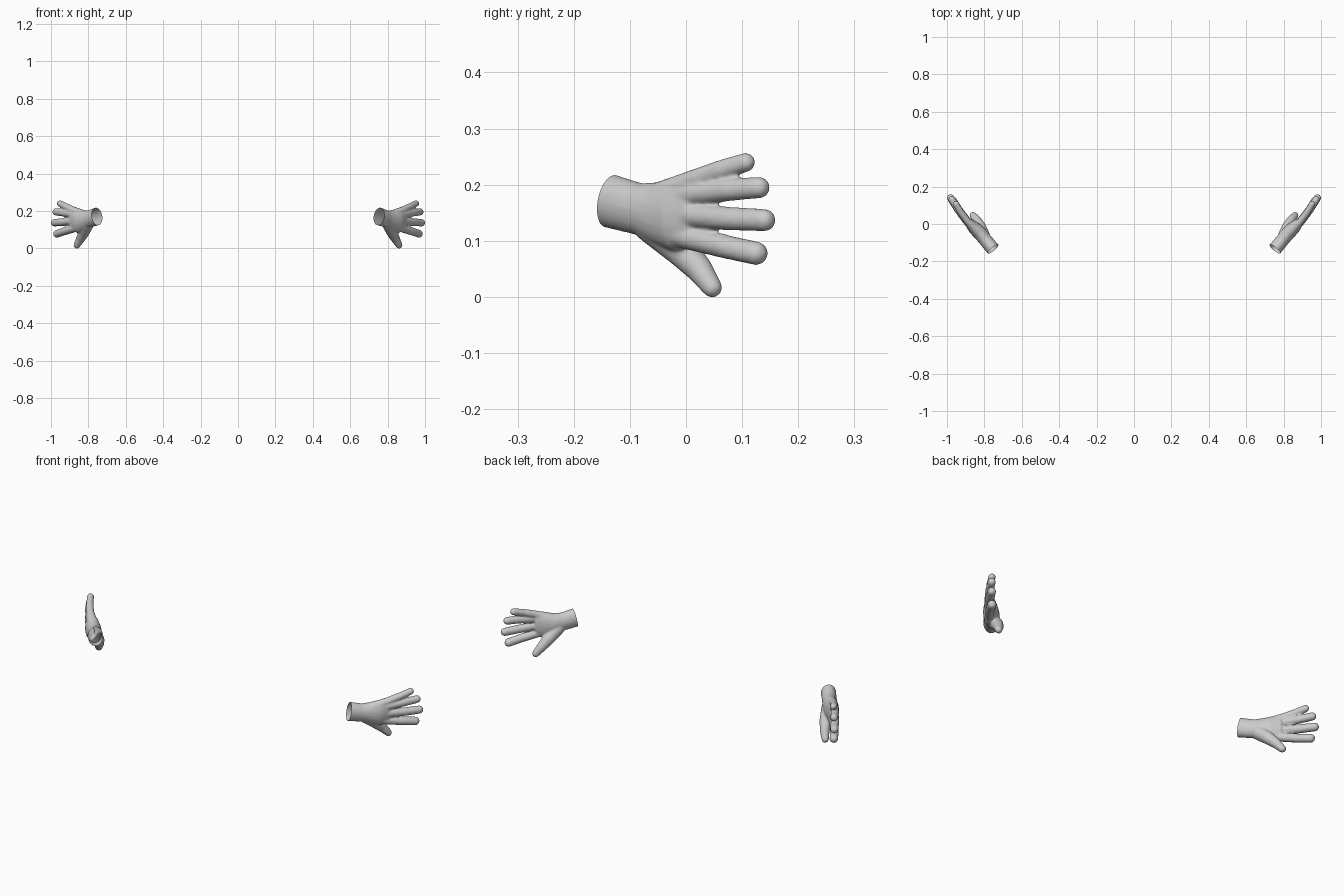
import bpy, bmesh, math
from mathutils import Vector, Matrix

if "Cube" in bpy.data.objects:
    bpy.data.objects.remove(bpy.data.objects["Cube"])

# local frame: x along the hand, y towards the palm side, z up
# each station: (x, y, z, rx, ry, rz) ellipsoid; neighbours are hulled together
PALM = [(-0.03, 0, 0.179, 0.012, 0.037, 0.049),
        (0.0, 0, 0.174, 0.012, 0.037, 0.049),
        (0.07, 0, 0.159, 0.012, 0.036, 0.047),
        (0.11, 0, 0.152, 0.02, 0.038, 0.056),
        (0.15, -0.004, 0.151, 0.02, 0.036, 0.066),
        (0.192, -0.008, 0.158, 0.016, 0.025, 0.066)]


def limb(points):
    return [(x, y, z, r, r, r) for x, y, z, r in points]


DIGITS = [
    limb([(0.12, -0.004, 0.182, 0.027), (0.20, -0.010, 0.211, 0.019),
          (0.26, -0.008, 0.229, 0.018), (0.312, 0.0, 0.243, 0.017)]),     # little finger
    limb([(0.12, -0.004, 0.175, 0.027), (0.20, -0.014, 0.187, 0.020),
          (0.28, -0.010, 0.194, 0.020), (0.344, -0.001, 0.198, 0.019)]),  # ring finger
    limb([(0.12, -0.004, 0.155, 0.027), (0.20, -0.014, 0.148, 0.021),
          (0.28, -0.010, 0.143, 0.021), (0.356, -0.001, 0.140, 0.020)]),  # middle finger
    limb([(0.12, -0.004, 0.125, 0.027), (0.19, -0.010, 0.108, 0.021),
          (0.27, -0.008, 0.093, 0.021), (0.336, 0.0, 0.081, 0.021)]),     # index finger
    limb([(0.09, 0.008, 0.132, 0.034), (0.14, 0.025, 0.089, 0.030),
          (0.178, 0.032, 0.053, 0.024), (0.208, 0.032, 0.020, 0.018)]),   # thumb
]


def sphere_dirs(rings=10, segs=20):
    dirs = [Vector((0, 0, 1)), Vector((0, 0, -1))]
    for i in range(1, rings):
        t = math.pi * i / rings
        for j in range(segs):
            a = math.tau * j / segs
            dirs.append(Vector((math.sin(t) * math.cos(a), math.sin(t) * math.sin(a), math.cos(t))))
    return dirs


DIRS = sphere_dirs()


def hull(bm, a, b):
    verts = [bm.verts.new((s[0] + d.x * s[3], s[1] + d.y * s[4], s[2] + d.z * s[5]))
             for s in (a, b) for d in DIRS]
    res = bmesh.ops.convex_hull(bm, input=verts)
    loose = [v for v in verts if v.is_valid and not v.link_faces]
    bmesh.ops.delete(bm, geom=loose, context='VERTS')


# rough volumes of palm, cuff and digits
bm = bmesh.new()
for chain in [PALM] + DIGITS:
    for a, b in zip(chain, chain[1:]):
        hull(bm, a, b)
mesh = bpy.data.meshes.new("right_hand")
bm.to_mesh(mesh)
bm.free()
hand = bpy.data.objects.new("right_hand", mesh)
bpy.context.collection.objects.link(hand)
bpy.context.view_layer.objects.active = hand
hand.select_set(True)

# fuse and soften into one skin
rem = hand.modifiers.new("fuse", 'REMESH')
rem.mode = 'VOXEL'
rem.voxel_size = 0.004
smo = hand.modifiers.new("soften", 'SMOOTH')
smo.factor = 0.5
smo.iterations = 8
for name in ("fuse", "soften"):
    bpy.ops.object.modifier_apply(modifier=name)

# cut the cuff open, then turn the hand into place
bm = bmesh.new()
bm.from_mesh(hand.data)
bmesh.ops.bisect_plane(bm, geom=bm.verts[:] + bm.edges[:] + bm.faces[:],
                       plane_co=(0, 0, 0.174), plane_no=(1, 0, -0.2), clear_inner=True)
bm.transform(Matrix.Translation((0.755, -0.13, 0)) @ Matrix.Rotation(math.radians(50.5), 4, 'Z'))
xs, ys, zs = zip(*(v.co for v in bm.verts))
bm.transform(Matrix.Translation((1 - max(xs), -(min(ys) + max(ys)) / 2, -min(zs))))
bm.to_mesh(hand.data)

# mirrored hand
bm.transform(Matrix.Scale(-1, 4, (1, 0, 0)))
bmesh.ops.reverse_faces(bm, faces=bm.faces)
left = bpy.data.meshes.new("left_hand")
bm.to_mesh(left)
bm.free()
other = bpy.data.objects.new("left_hand", left)
bpy.context.collection.objects.link(other)
for o in (hand, other):
    o.data.polygons.foreach_set("use_smooth", [True] * len(o.data.polygons))
